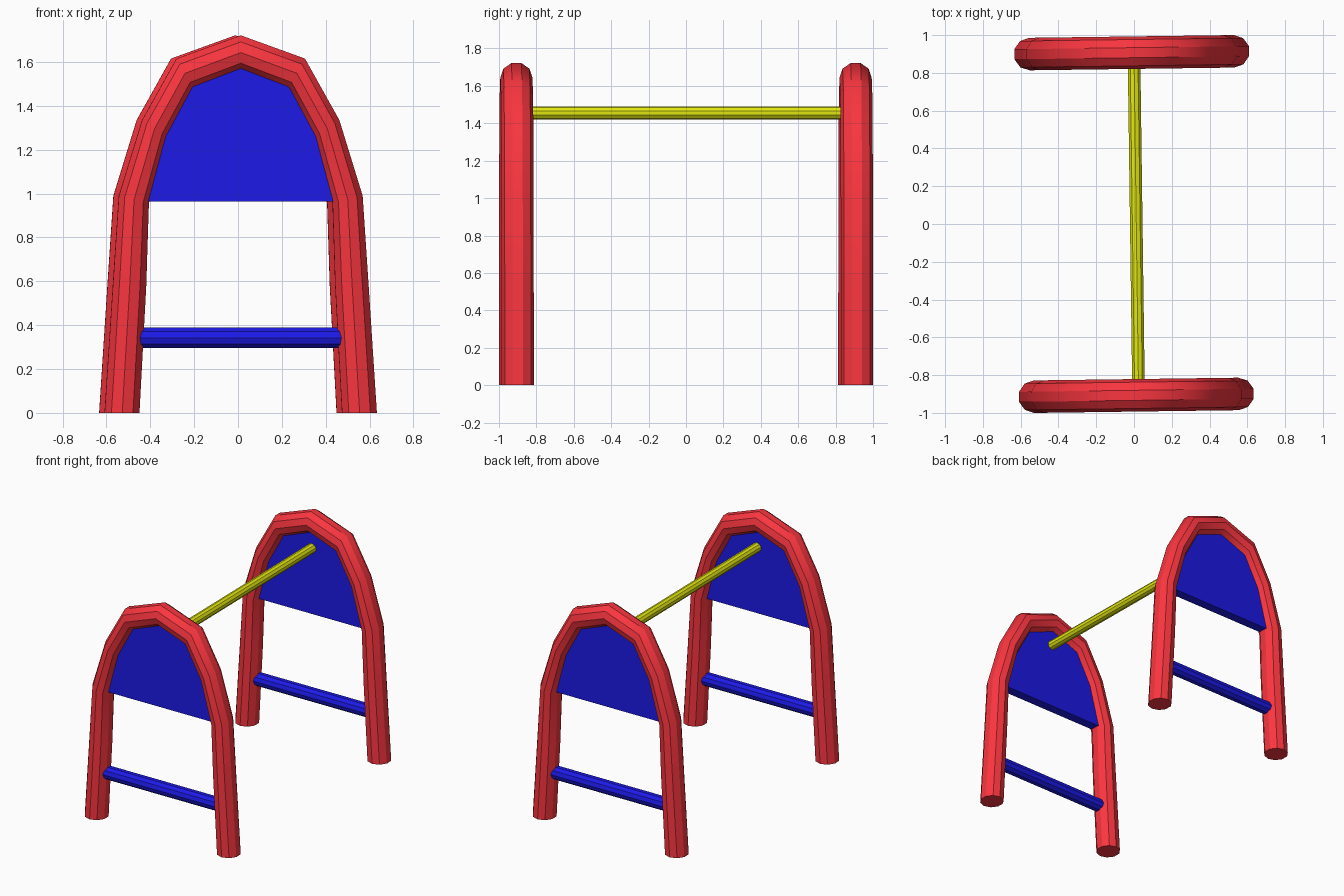
import bpy, bmesh
from math import sin, cos, pi
from mathutils import Matrix, Vector

if "Cube" in bpy.data.objects:
    bpy.data.objects.remove(bpy.data.objects["Cube"])

TURN = Matrix.Rotation(0.0135, 4, 'Z')   # whole model sits very slightly turned
END_Y = 0.907
SIDES = 10


def material(name, rgb):
    m = bpy.data.materials.new(name)
    m.diffuse_color = (*rgb, 1)
    m.use_nodes = True
    m.node_tree.nodes["Principled BSDF"].inputs["Base Color"].default_value = m.diffuse_color
    return m


RED = material("red", (0.95, 0.036, 0.05))
BLUE = material("blue", (0.012, 0.010, 0.80))
YELLOW = material("yellow", (0.76, 0.80, 0.005))


def finish(name, bm, mat):
    bmesh.ops.recalc_face_normals(bm, faces=bm.faces)
    bm.transform(TURN)
    me = bpy.data.meshes.new(name)
    bm.to_mesh(me)
    bm.free()
    me.materials.append(mat)
    ob = bpy.data.objects.new(name, me)
    bpy.context.collection.objects.link(ob)


def rod(name, centre, length, radius, axis, mat):
    bm = bmesh.new()
    turn = Matrix.Rotation(pi / 2, 4, 'Y' if axis == 'X' else 'X')
    bmesh.ops.create_cone(bm, cap_ends=True, segments=SIDES, radius1=radius,
                          radius2=radius, depth=length,
                          matrix=Matrix.Translation(centre) @ turn)
    finish(name, bm, mat)


# Right half of the arch: outer and inner edge (x, z), from foot to apex
OUTER = [(.621, 0), (.584, .57), (.556, .99), (.450, 1.335), (.293, 1.616), (0, 1.722)]
INNER = [(.462, 0), (.431, .58), (.419, .955), (.338, 1.258), (.217, 1.482), (0, 1.565)]


def whole(half):
    pts = [Vector(p) for p in half]
    return pts + [Vector((-p.x, p.y)) for p in reversed(pts[:-1])]


def arch(name, y):
    bm = bmesh.new()
    rings = []
    for o, i in zip(whole(OUTER), whole(INNER)):
        c, h = (o + i) / 2, (o - i) / 2
        ring = []
        for k in range(SIDES):
            a = (k + 0.5) * 2 * pi / SIDES
            p = c + h * cos(a) / cos(pi / SIDES)
            ring.append(bm.verts.new((p.x, y + 0.086 * sin(a), p.y)))
        rings.append(ring)
    # Facets are crisp along the tube and smooth around its bends
    for r, s in zip(rings, rings[1:]):
        for k in range(SIDES):
            n = (k + 1) % SIDES
            bm.faces.new((r[k], r[n], s[n], s[k])).smooth = True
        for a, b in zip(r, s):
            bm.edges.get((a, b)).smooth = False
    for ring in (rings[0], rings[-1]):
        for e in bm.faces.new(ring).edges:
            e.smooth = False
    finish(name, bm, RED)


def panel(name, y, thick=0.07):
    # Outline runs along the middle of the tube above the panel's lower edge
    mid = [(o + i) / 2 for o, i in zip(whole(OUTER), whole(INNER))][2:-2]
    mid[0].y = mid[-1].y = 0.963
    mid[0].x, mid[-1].x = 0.47, -0.47
    bm = bmesh.new()
    f = bm.faces.new([bm.verts.new((p.x, y - thick / 2, p.y)) for p in mid])
    ext = bmesh.ops.extrude_face_region(bm, geom=[f], use_keep_orig=True)
    verts = [g for g in ext["geom"] if isinstance(g, bmesh.types.BMVert)]
    bmesh.ops.translate(bm, verts=verts, vec=(0, thick, 0))
    finish(name, bm, BLUE)


# Two end frames
for side, y in (("front", -END_Y), ("back", END_Y)):
    arch(side + "_arch", y)
    panel(side + "_panel", y)
    rod(side + "_rung", (0, y, 0.342), 1.0, 0.049, 'X', BLUE)

# Crossbar joining the frames
rod("crossbar", (0.012, 0, 1.455), 1.78, 0.035, 'Y', YELLOW)
